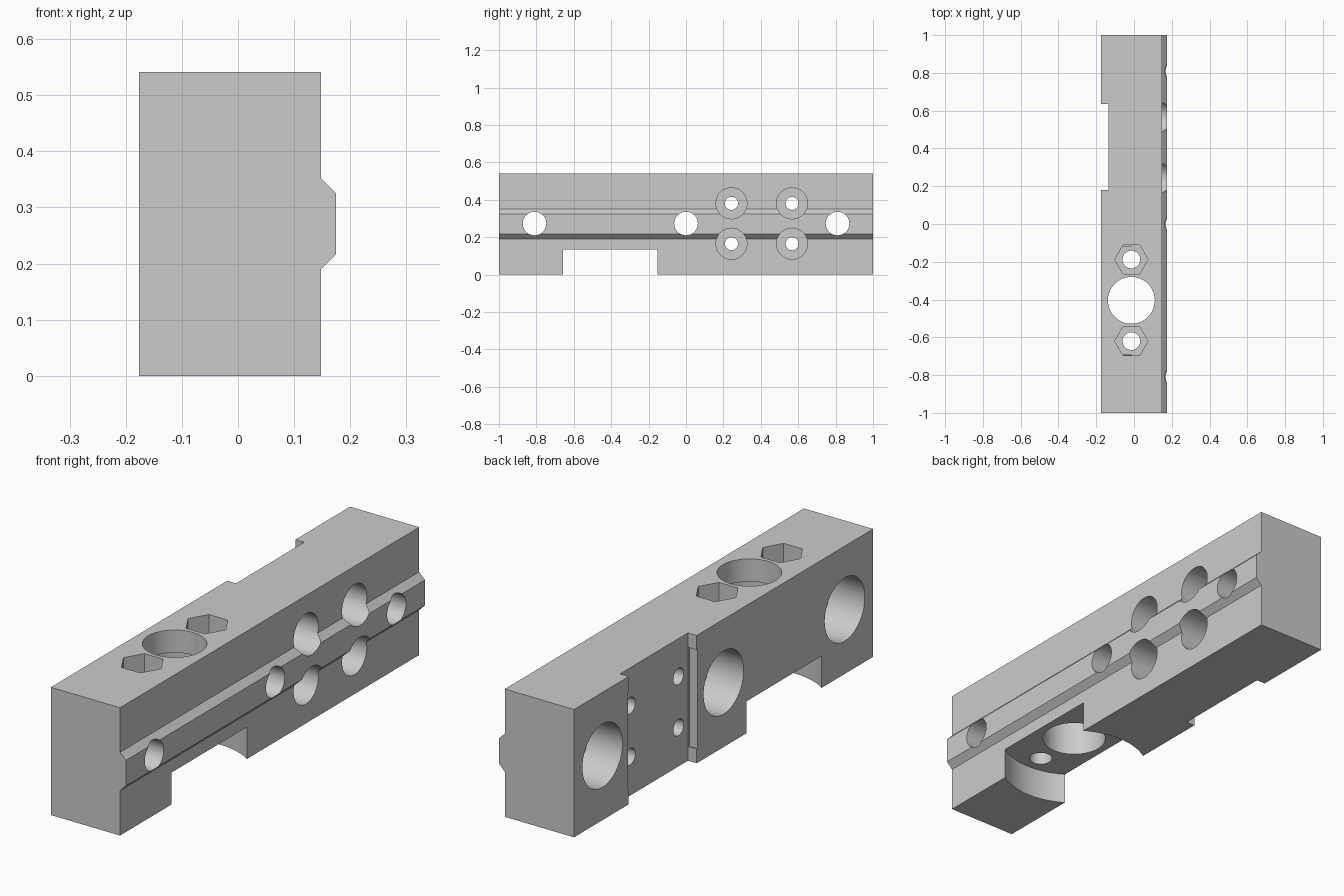
import bpy, bmesh, math
from mathutils import Matrix

if "Cube" in bpy.data.objects:
    bpy.data.objects.remove(bpy.data.objects["Cube"])

grey = bpy.data.materials.new("light_grey")
grey.diffuse_color = (0.6, 0.6, 0.6, 1)
grey.use_nodes = True
grey.node_tree.nodes["Principled BSDF"].inputs["Base Color"].default_value = grey.diffuse_color


def make(name, bm):
    bmesh.ops.recalc_face_normals(bm, faces=bm.faces)
    me = bpy.data.meshes.new(name)
    bm.to_mesh(me)
    bm.free()
    me.materials.append(grey)
    ob = bpy.data.objects.new(name, me)
    bpy.context.collection.objects.link(ob)
    return ob


# Body: rail cross-section in x,z extruded along y
profile = [(-.176, 0), (.148, 0), (.148, .19), (.175, .217),
           (.175, .325), (.148, .352), (.148, .541), (-.176, .541)]
bm = bmesh.new()
face = bm.faces.new([bm.verts.new((x, -1, z)) for x, z in profile])
ext = bmesh.ops.extrude_face_region(bm, geom=[face])
bmesh.ops.translate(bm, vec=(0, 2, 0), verts=[v for v in ext["geom"] if isinstance(v, bmesh.types.BMVert)])
body = make("slide_block", bm)


def cut(bm):
    tool = make("cutter", bm)
    tool.hide_render = True
    bpy.context.view_layer.objects.active = body
    mod = body.modifiers.new("cut", 'BOOLEAN')
    mod.operation, mod.solver, mod.object = 'DIFFERENCE', 'EXACT', tool
    bpy.ops.object.modifier_apply(modifier=mod.name)
    bpy.data.objects.remove(tool)


def cut_round(axis, a, b, r, lo, hi, n=64):
    """Cylinder along x at (y, z) = (a, b), or along z at (x, y) = (a, b)."""
    mid = (lo + hi) / 2
    if axis == 'x':
        m = Matrix.Translation((mid, a, b)) @ Matrix.Rotation(math.pi / 2, 4, 'Y')
    else:
        m = Matrix.Translation((a, b, mid)) @ Matrix.Rotation(math.pi / 2, 4, 'Z')
    bm = bmesh.new()
    bmesh.ops.create_cone(bm, cap_ends=True, segments=n, radius1=r, radius2=r, depth=hi - lo, matrix=m)
    cut(bm)


def cut_box(x0, x1, y0, y1, z0, z1):
    bm = bmesh.new()
    bmesh.ops.create_cube(bm, size=1, matrix=Matrix.Translation(((x0 + x1) / 2, (y0 + y1) / 2, (z0 + z1) / 2))
                          @ Matrix.Diagonal((x1 - x0, y1 - y0, z1 - z0, 1)))
    cut(bm)


# Recess on the left side, with a slightly deeper middle field
cut_box(-.3, -.135, .18, .635, -.1, .7)
cut_box(-.3, -.138, .175, .64, .06, .48)

# Three cross bores, wide on the left half
for y in (-.81, 0, .81):
    cut_round('x', y, .273, .134, -.3, -.014)
    cut_round('x', y, .273, .063, -.1, .3, 48)

# Four counterbored screw holes from the rail side
for y in (.243, .567):
    for z in (.165, .381):
        cut_round('x', y, z, .083, -.04, .3, 48)
        cut_round('x', y, z, .035, -.3, .1, 32)

# Round clearance under the block and stepped vertical bore
cx, cy = -.014, -.404
cut_round('z', cx, cy, .30, -.1, .135, 96)
cut_round('z', cx, cy, .130, .05, .445)
cut_round('z', cx, cy, .124, .3, .7)

# Hexagonal nut pockets with screw holes
for s in (-1, 1):
    y = cy + s * .216
    cut_round('z', cx, y, .088, .34, .7, 6)
    cut_round('z', cx, y, .047, .05, .45, 32)

bpy.ops.object.select_all(action='DESELECT')
body.select_set(True)
bpy.context.view_layer.objects.active = body
bpy.ops.object.shade_smooth_by_angle(angle=math.radians(30))
